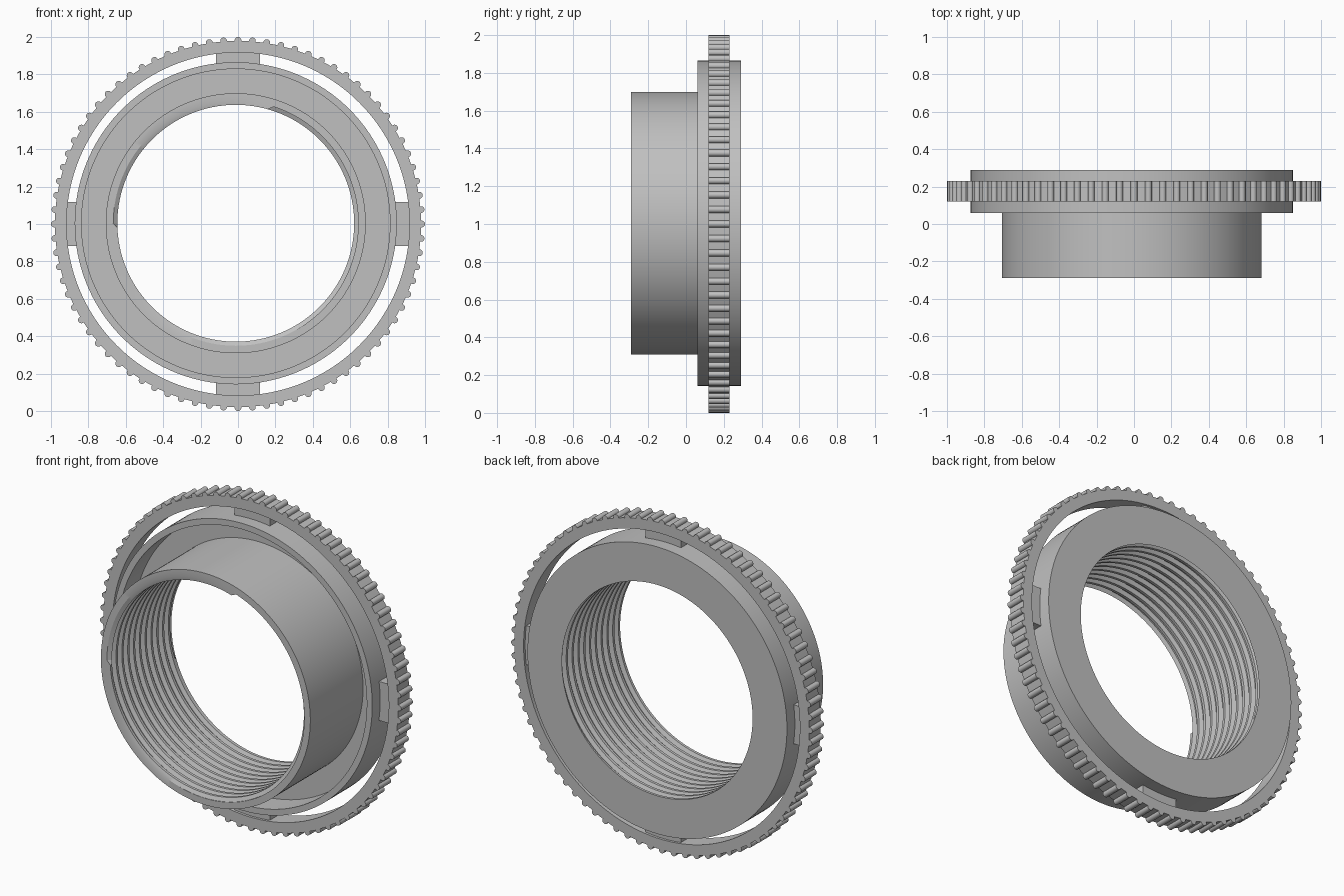
import bpy
import bmesh
from math import cos, sin, pi, radians
from mathutils import Matrix, Vector

if "Cube" in bpy.data.objects:
    bpy.data.objects.remove(bpy.data.objects["Cube"], do_unlink=True)

SEGMENTS = 160
grey = bpy.data.materials.new("plain grey")
grey.use_nodes = True
GREY = (0.53, 0.53, 0.53, 1)
grey.diffuse_color = GREY
grey.node_tree.nodes["Principled BSDF"].inputs["Base Color"].default_value = GREY


def finish(bm, name):
    """Weld the mesh, turn it into an object and shade it."""
    bmesh.ops.remove_doubles(bm, verts=bm.verts, dist=1e-5)
    bmesh.ops.recalc_face_normals(bm, faces=bm.faces)
    mesh = bpy.data.meshes.new(name)
    bm.to_mesh(mesh)
    bm.free()
    mesh.materials.append(grey)
    obj = bpy.data.objects.new(name, mesh)
    bpy.context.collection.objects.link(obj)
    bpy.ops.object.select_all(action="DESELECT")
    obj.select_set(True)
    bpy.context.view_layer.objects.active = obj
    bpy.ops.object.shade_smooth_by_angle(angle=radians(25))
    return obj


def sweep(bm, center, profile_at, close=False):
    """Sweep a (radius, y) profile round the y axis; it may vary with the turn."""
    columns = []
    for k in range(SEGMENTS + 1):
        a = 2 * pi * k / SEGMENTS
        columns.append([bm.verts.new((center.x + r * cos(a), y, center.z + r * sin(a)))
                        for r, y in profile_at(k / SEGMENTS)])
    for c, d in zip(columns, columns[1:]):
        n = len(c)
        for i in range(n if close else n - 1):
            j = (i + 1) % n
            bm.faces.new((c[i], c[j], d[j], d[i]))


# Threaded sleeve with a wide flange and a deep annular recess
FRONT, BACK = -0.29, 0.29
CREST, ROOT = 0.633, 0.655
PITCH, TURNS = 0.055, 13
body_center = Vector((-0.012, 0, 1.004))
body_profile = [(ROOT, FRONT), (0.695, FRONT), (0.695, 0.21), (0.825, 0.21),
                (0.825, 0.06), (0.861, 0.06), (0.861, BACK), (CREST, BACK)]


def thread_profile(turn):
    points = []
    for n in range(TURNS):
        for r, step in ((ROOT, 0), (ROOT, 0.3), (CREST, 0.5), (CREST, 0.8)):
            y = FRONT + PITCH * (n - 1 + step + turn)
            if y <= FRONT:
                points.append((ROOT, FRONT))
            elif y >= BACK:
                points.append((CREST, BACK))
            else:
                points.append((r, y))
    points.append((CREST, BACK))
    return points


bm = bmesh.new()
sweep(bm, body_center, lambda turn: body_profile)
sweep(bm, body_center, thread_profile)
finish(bm, "threaded_sleeve")

# Thin outer grip ring
RING_FRONT, RING_BACK = 0.12, 0.23
ring_center = Vector((0, 0, 1))
ring_profile = [(0.917, RING_FRONT), (0.979, RING_FRONT),
                (0.979, RING_BACK), (0.917, RING_BACK)]
bm = bmesh.new()
sweep(bm, ring_center, lambda turn: ring_profile, close=True)
finish(bm, "grip_ring")

# Rounded ribs round the ring
RIBS = 80
bm = bmesh.new()
for k in range(RIBS):
    a = 2 * pi * k / RIBS
    place = (Matrix.Translation(ring_center) @ Matrix.Rotation(a, 4, "Y")
             @ Matrix.Translation((0.982, (RING_FRONT + RING_BACK) / 2, 0))
             @ Matrix.Rotation(pi / 2, 4, "X"))
    bmesh.ops.create_cone(bm, cap_ends=True, segments=16, radius1=0.018, radius2=0.018,
                          depth=RING_BACK - RING_FRONT, matrix=place)
finish(bm, "grip_ribs")

# Four tabs joining the ring to the flange
bm = bmesh.new()
for k in range(4):
    place = (Matrix.Translation(ring_center) @ Matrix.Rotation(k * pi / 2, 4, "Y")
             @ Matrix.Translation((0.882, 0.175, 0))
             @ Matrix.Diagonal((0.088, 0.08, 0.234, 1)))
    bmesh.ops.create_cube(bm, size=1, matrix=place)
finish(bm, "ring_tabs")
